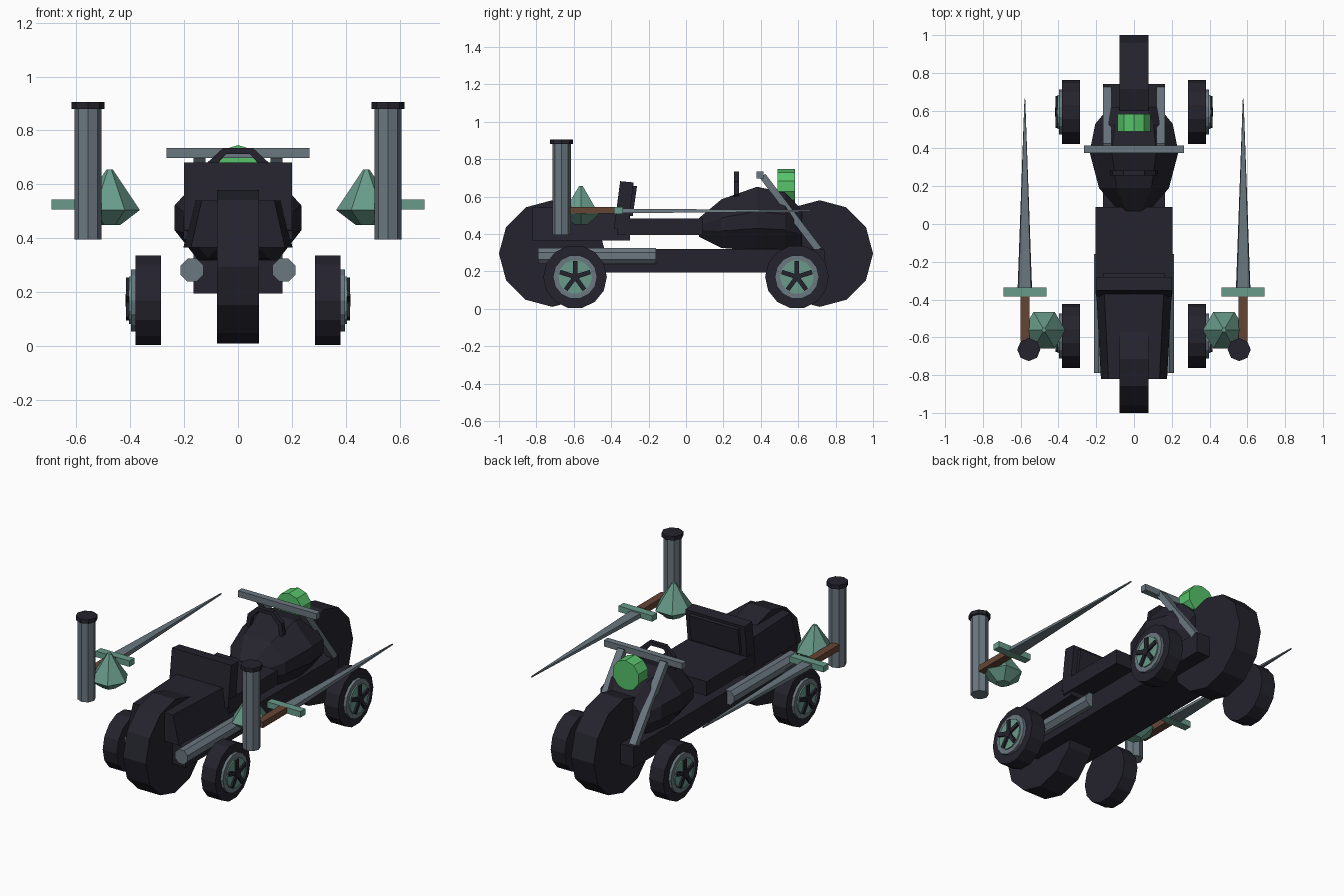
import bpy, bmesh, math
from mathutils import Vector, Matrix

if "Cube" in bpy.data.objects:
    bpy.data.objects.remove(bpy.data.objects["Cube"])


def material(name, rgb):
    m = bpy.data.materials.new(name)
    m.diffuse_color = (*rgb, 1)
    m.use_nodes = True
    m.node_tree.nodes["Principled BSDF"].inputs["Base Color"].default_value = m.diffuse_color
    return m


DARK = material("near black", (0.018, 0.017, 0.027))
STEEL = material("blue grey steel", (0.145, 0.185, 0.215))
TEAL = material("patina teal", (0.14, 0.33, 0.255))
GREEN = material("lamp green", (0.095, 0.54, 0.145))
BROWN = material("grip brown", (0.13, 0.06, 0.035))


def loft(name, rings, mat):
    """Closed flat-shaded solid through a list of equal-length point rings."""
    bm = bmesh.new()
    rows = [[bm.verts.new(p) for p in ring] for ring in rings]
    n = len(rows[0])
    for a, b in zip(rows, rows[1:]):
        for i in range(n):
            j = (i + 1) % n
            bm.faces.new((a[i], a[j], b[j], b[i]))
    bm.faces.new(rows[0])
    bm.faces.new(rows[-1])
    bmesh.ops.recalc_face_normals(bm, faces=bm.faces)
    me = bpy.data.meshes.new(name)
    bm.to_mesh(me)
    bm.free()
    me.materials.append(mat)
    ob = bpy.data.objects.new(name, me)
    bpy.context.collection.objects.link(ob)
    return ob


def circle(axis, c, r, n, turn=0.0):
    pts = []
    for i in range(n):
        a = 2 * math.pi * i / n + turn
        u, v = r * math.cos(a), r * math.sin(a)
        d = {'x': (0, u, v), 'y': (u, 0, v), 'z': (u, v, 0)}[axis]
        pts.append(Vector(c) + Vector(d))
    return pts


def turned(name, axis, c, steps, n, mat, turn=0.0):
    """Turned solid: steps are (offset along axis, radius)."""
    e = Vector({'x': (1, 0, 0), 'y': (0, 1, 0), 'z': (0, 0, 1)}[axis])
    return loft(name, [circle(axis, Vector(c) + e * o, r, n, turn) for o, r in steps], mat)


def box(name, x, y, z, mat):
    return loft(name, [[(x[0], y[0], k), (x[1], y[0], k), (x[1], y[1], k), (x[0], y[1], k)]
                       for k in z], mat)


def extrude_x(name, prof, x0, x1, mat):
    return loft(name, [[(x, y, z) for y, z in prof] for x in (x0, x1)], mat)


# Main wheels and lower frame
for name, y in (("rear_main_wheel", -0.715), ("front_main_wheel", 0.715)):
    turned(name, 'x', (0, y, 0.295), ((-0.077, 0.285), (0.077, 0.285)), 12, DARK)
box("lower_frame", (-0.165, 0.165), (-0.74, 0.74), (0.195, 0.32), DARK)

# Seat, backrest with cushion, and tail
box("seat", (-0.203, 0.203), (-0.37, 0.09), (0.395, 0.483), DARK)
extrude_x("backrest", ((-0.385, 0.43), (-0.31, 0.42), (-0.28, 0.675), (-0.352, 0.682)),
          -0.2, 0.2, DARK)
extrude_x("backrest_cushion", ((-0.32, 0.50), (-0.285, 0.495), (-0.262, 0.655), (-0.30, 0.66)),
          -0.165, 0.165, DARK)
loft("tail", [[(-w, y, 0.365), (w, y, 0.365), (t, y, 0.54), (-t, y, 0.54)]
              for y, w, t in ((-0.82, 0.175, 0.135), (-0.30, 0.203, 0.16))], DARK)

# Faceted tank: half width, top and bottom at each station
rings = []
for y, w, zt, zb in ((0.07, 0.08, 0.485, 0.385), (0.19, 0.185, 0.585, 0.325),
                     (0.38, 0.235, 0.652, 0.31), (0.53, 0.205, 0.62, 0.315),
                     (0.62, 0.13, 0.53, 0.33)):
    h = zt - zb
    rings.append([(w * a, y, zb + h * b) for a, b in
                  ((1, 0.35), (1, 0.62), (0.5, 1), (-0.5, 1), (-1, 0.62), (-1, 0.35),
                   (-0.6, 0), (0.6, 0))])
loft("tank", rings, DARK)

# Handle arch over the tank
arch = [(-0.125, 0.61), (-0.115, 0.68), (-0.055, 0.735), (0.055, 0.735), (0.115, 0.68), (0.125, 0.61)]
inner = [(x * 0.8, z - 0.022) for x, z in arch]
loft("tank_handle", [[(x, y, z) for x, z in arch + inner[::-1]] for y in (0.257, 0.283)], DARK)

# Handlebar, forks and lamp
box("handlebar", (-0.265, 0.265), (0.377, 0.415), (0.697, 0.735), STEEL)
for s in (1, -1):
    extrude_x("fork", ((0.39, 0.705), (0.425, 0.72), (0.725, 0.325), (0.69, 0.31)),
              s * 0.12, s * 0.165, STEEL)
turned("lamp", 'y', (0, 0.49, 0.655), ((0, 0.091), (0.092, 0.091)), 10, GREEN, math.pi / 10)

for s in (1, -1):
    # Exhaust pipe
    turned("exhaust", 'y', (s * 0.17, -0.79, 0.282), ((0, 0.046), (0.63, 0.046)), 8, STEEL, math.pi / 8)

    # Small side wheels with rim, hub and five-pointed spokes
    for y in (-0.593, 0.593):
        turned("side_tyre", 'x', (0, y, 0.17), ((s * 0.285, 0.17), (s * 0.38, 0.17)), 14, DARK)
        turned("side_rim", 'x', (0, y, 0.17), ((s * 0.37, 0.118), (s * 0.397, 0.118)), 14, STEEL)
        turned("side_hub", 'x', (0, y, 0.17), ((s * 0.39, 0.09), (s * 0.404, 0.09)), 14, TEAL)
        turned("spoke_centre", 'x', (0, y, 0.17), ((s * 0.39, 0.025), (s * 0.418, 0.025)), 10, DARK)
        for k in range(5):
            a = math.pi / 2 + k * 2 * math.pi / 5
            ca, sa = math.cos(a), math.sin(a)
            prof = [(y + u * ca - v * sa, 0.17 + u * sa + v * ca) for u, v in
                    ((0, -0.012), (0.085, -0.012), (0.085, 0.012), (0, 0.012))]
            extrude_x("spoke", prof, s * 0.39, s * 0.415, DARK)

    # Floating column with cap
    turned("column", 'z', (s * 0.557, -0.665, 0.395), ((0, 0.05), (0.49, 0.05)), 8, STEEL)
    turned("column_cap", 'z', (s * 0.557, -0.665, 0.88), ((0, 0.061), (0.025, 0.061)), 8, DARK)

    # Faceted cone
    turned("cone", 'z', (s * 0.476, -0.562, 0.45),
           ((0, 0.04), (0.055, 0.112), (0.205, 0.012)), 6, TEAL)

    # Sword: grip, guard and tapered blade
    x = s * 0.578
    box("sword_grip", (x - 0.024, x + 0.024), (-0.62, -0.385), (0.508, 0.545), BROWN)
    box("sword_guard", (x - 0.114, x + 0.114), (-0.385, -0.337), (0.507, 0.543), TEAL)
    loft("sword_blade", [[(x - w, y, 0.523 - t), (x + w, y, 0.523 - t),
                          (x + w * 0.85, y, 0.523 + t), (x - w * 0.85, y, 0.523 + t)]
                         for y, w, t in ((-0.337, 0.038, 0.012), (0.665, 0.002, 0.004))], STEEL)
